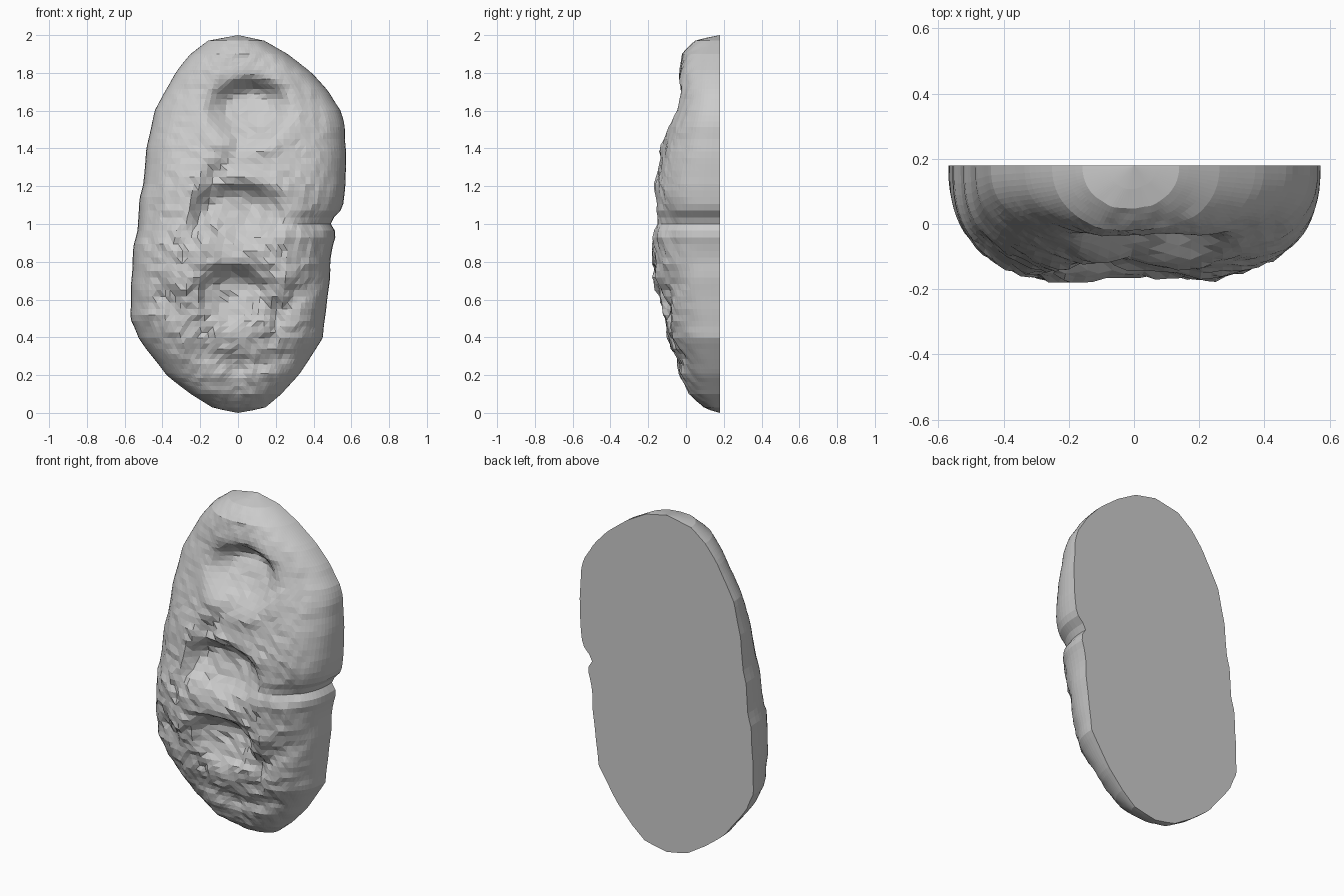
import bpy, bmesh, math
from mathutils import Vector, noise

if "Cube" in bpy.data.objects:
    bpy.data.objects.remove(bpy.data.objects["Cube"])

BACK = 0.18
# Silhouette stations: height, left edge, right edge, front-most y
STATIONS = [
    (0.00, 0.00, 0.00, 0.18), (0.025, -0.13, 0.14, 0.11), (0.10, -0.25, 0.23, 0.02),
    (0.20, -0.38, 0.32, -0.03), (0.30, -0.46, 0.39, -0.065), (0.40, -0.53, 0.45, -0.10),
    (0.50, -0.57, 0.46, -0.13), (0.70, -0.565, 0.48, -0.17), (0.88, -0.55, 0.50, -0.185),
    (0.95, -0.54, 0.52, -0.185), (1.01, -0.535, 0.485, -0.165), (1.08, -0.525, 0.55, -0.165),
    (1.20, -0.51, 0.57, -0.17), (1.40, -0.48, 0.57, -0.125), (1.50, -0.46, 0.57, -0.095),
    (1.60, -0.44, 0.54, -0.06), (1.70, -0.39, 0.48, -0.04), (1.80, -0.33, 0.39, -0.035),
    (1.90, -0.25, 0.26, -0.01), (1.97, -0.16, 0.14, 0.06), (2.00, 0.00, 0.00, 0.18)]
# Hollows: x, z, half width, half height, depth
HOLLOWS = [(0.06, 1.61, 0.18, 0.14, 0.12), (0.00, 1.07, 0.20, 0.14, 0.10),
           (-0.02, 0.63, 0.18, 0.13, 0.11)]
# Creases between the folds: x0, z0, x1, z1, width, depth
CREASES = [(0.40, 1.01, 0.52, 1.01, 0.05, 0.03), (0.42, 0.72, 0.20, 0.52, 0.05, 0.04),
           (0.20, 0.52, 0.17, 0.40, 0.05, 0.03), (-0.24, 0.95, -0.12, 1.25, 0.05, 0.03),
           (-0.12, 1.25, 0.0, 1.40, 0.05, 0.03), (-0.40, 0.62, -0.18, 0.45, 0.06, 0.03),
           (-0.20, 0.33, 0.0, 0.25, 0.05, 0.02), (0.0, 0.25, 0.25, 0.30, 0.05, 0.02),
           (-0.46, 0.90, -0.45, 1.55, 0.03, 0.02), (0.44, 0.45, 0.46, 0.9, 0.04, 0.02)]


def station(z):
    for a, b in zip(STATIONS, STATIONS[1:]):
        if z <= b[0]:
            t = (z - a[0]) / (b[0] - a[0])
            return [p + (q - p) * t for p, q in zip(a[1:], b[1:])]
    return STATIONS[-1][1:]


def gauss(d, w):
    return math.exp(-(d / w) ** 2)


def segment_distance(x, z, x0, z0, x1, z1):
    dx, dz = x1 - x0, z1 - z0
    t = max(0, min(1, ((x - x0) * dx + (z - z0) * dz) / (dx * dx + dz * dz)))
    return math.hypot(x - x0 - t * dx, z - z0 - t * dz)


def relief(x, z):
    """How far the front surface is pressed in at this point."""
    d = 0.04 * gauss(x - 0.02, 0.17) * gauss(z - 0.85, 0.55)
    d += 0.025 * gauss(x + 0.4, 0.25) * gauss(z - 1.3, 0.35)
    for cx, cz, w, h, depth in HOLLOWS:
        # Steep arched upper lip, gentle lower slope
        dz = (z - cz) / (h * (0.9 if z > cz else 1.15))
        r = math.hypot((x - cx) / w, dz)
        d += depth / (1 + r ** 6) * (0.8 + 0.35 * max(-1, min(1, dz)))
        d -= 0.012 * gauss(r - 1.4, 0.3)
    for x0, z0, x1, z1, w, depth in CREASES:
        d += depth * gauss(segment_distance(x, z, x0, z0, x1, z1), w)
    # Rough, chipped texture, strongest in the lower half
    rough = 0.008 + 0.016 * gauss(z - 0.75, 0.45)
    d += rough * noise.noise(Vector((x * 22, 3.1, z * 22)))
    d += 0.012 * noise.noise(Vector((x * 7, 8.4, z * 7)))
    return d


# Domed front shell, built row by row, closed with a flat back
ROWS, COLS = 72, 48
bm = bmesh.new()
rows = []
for i in range(1, ROWS):
    t = i / ROWS
    z = 2 * (0.5 * t + 0.5 * (1 - math.cos(math.pi * t)) / 2)
    left, right, front = station(z)
    # Slightly uneven rim
    wobble = 0.012 * math.sin(math.pi * t)
    left += wobble * noise.noise(Vector((1.7, 0.4, z * 9)))
    right += wobble * noise.noise(Vector((6.2, 0.4, z * 9)))
    mid, half = (left + right) / 2, (right - left) / 2
    # Fuller section in the middle, rounder at the ends
    power = 2.2 + 0.6 * math.sin(math.pi * z / 2)
    row = []
    for j in range(COLS + 1):
        a = math.pi * (j / COLS - 0.5)
        u = 0.5 * math.copysign(abs(math.sin(a)) ** (2 / power), a) + 0.5 * math.sin(a)
        u = max(-1, min(1, u))
        dome = (1 - abs(u) ** power) ** (1 / power)
        x = mid + half * u
        y = BACK - (BACK - front + 0.01) * dome + relief(x, z) * dome ** 1.5
        if j in (0, COLS):
            y = BACK
        row.append(bm.verts.new((x, max(-0.18, min(y, BACK)), z)))
    rows.append(row)
bottom = bm.verts.new((0, BACK, 0))
top = bm.verts.new((0, BACK, 2))
for a, b in zip(rows, rows[1:]):
    for j in range(COLS):
        bm.faces.new((a[j], a[j + 1], b[j + 1], b[j]))
for j in range(COLS):
    bm.faces.new((bottom, rows[0][j + 1], rows[0][j]))
    bm.faces.new((top, rows[-1][j], rows[-1][j + 1]))
bm.faces.new([bottom] + [r[-1] for r in rows] + [top] + [r[0] for r in reversed(rows)])
bmesh.ops.recalc_face_normals(bm, faces=bm.faces)
bmesh.ops.triangulate(bm, faces=[f for f in bm.faces if len(f.verts) == 4])

mesh = bpy.data.meshes.new("bread_loaf")
bm.to_mesh(mesh)
bm.free()
loaf = bpy.data.objects.new("bread_loaf", mesh)
bpy.context.collection.objects.link(loaf)
